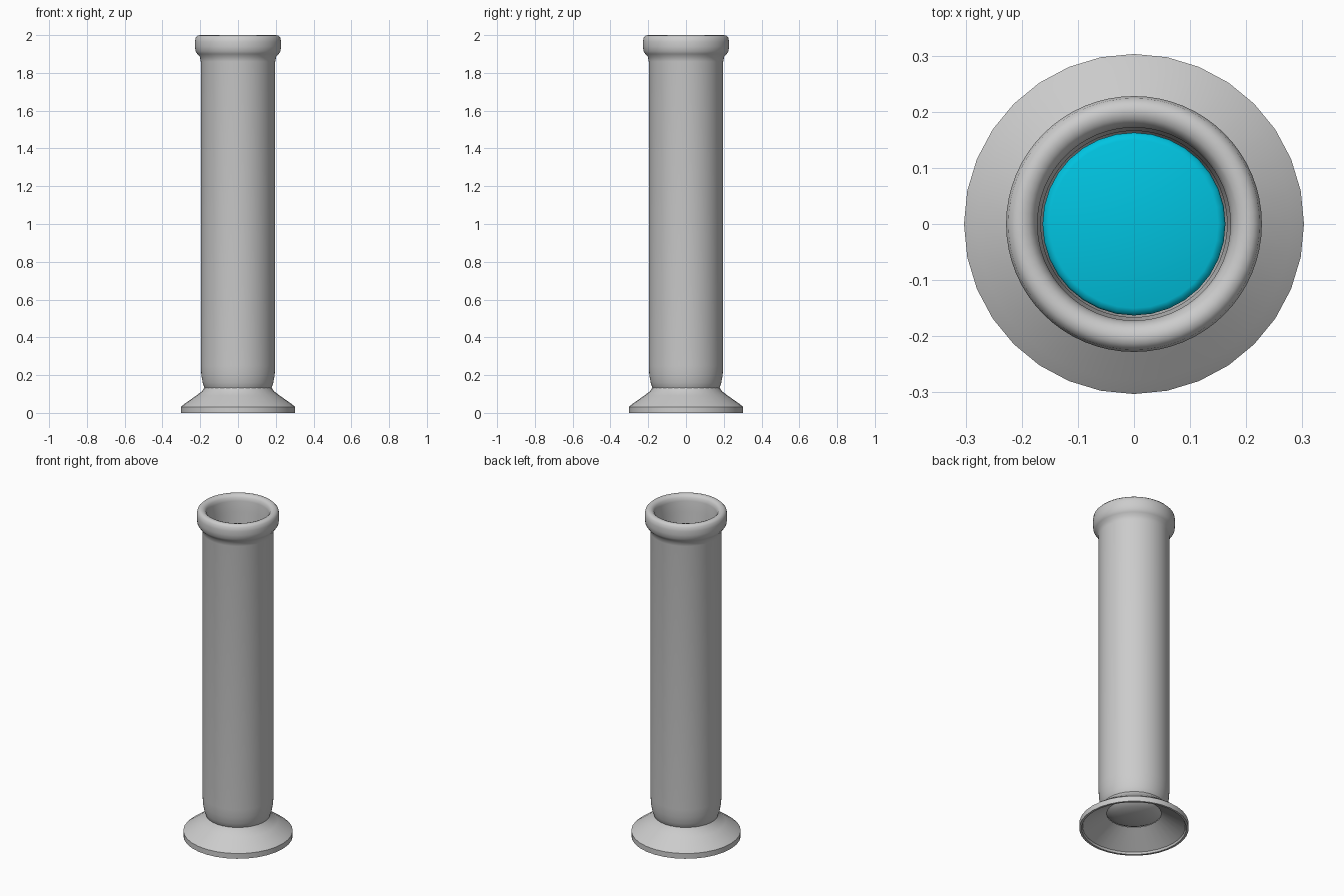
import bpy, bmesh, math

if "Cube" in bpy.data.objects:
    bpy.data.objects.remove(bpy.data.objects["Cube"])


def lathe(name, profile, segments, angle=40):
    """Revolve (radius, height) points around z; zero radius makes a pole."""
    bm = bmesh.new()
    rings = []
    for r, z in profile:
        if r == 0:
            rings.append([bm.verts.new((0, 0, z))] * segments)
        else:
            rings.append([bm.verts.new((r * math.cos(2 * math.pi * i / segments),
                                        r * math.sin(2 * math.pi * i / segments), z))
                          for i in range(segments)])
    for a, b in zip(rings, rings[1:]):
        for i in range(segments):
            j = (i + 1) % segments
            bm.faces.new(list(dict.fromkeys((a[i], a[j], b[j], b[i]))))
    bmesh.ops.recalc_face_normals(bm, faces=bm.faces)
    mesh = bpy.data.meshes.new(name)
    bm.to_mesh(mesh)
    bm.free()
    ob = bpy.data.objects.new(name, mesh)
    bpy.context.collection.objects.link(ob)
    bpy.context.view_layer.objects.active = ob
    ob.select_set(True)
    bpy.ops.object.shade_smooth_by_angle(angle=math.radians(angle))
    ob.select_set(False)
    return ob


# Glass tube: domed bottom, straight wall, rolled lip, inner wall
lathe("tube", [
    (0, 0.06), (0.06, 0.064), (0.11, 0.075), (0.15, 0.095), (0.177, 0.13),
    (0.187, 0.16), (0.194, 0.20), (0.197, 0.25), (0.197, 1.86),
    (0.202, 1.885), (0.215, 1.90), (0.225, 1.915), (0.228, 1.94),
    (0.228, 1.965), (0.224, 1.987), (0.213, 1.998), (0.200, 2.0),
    (0.187, 1.996), (0.177, 1.985), (0.172, 1.965), (0.172, 1.90),
    (0.166, 1.85), (0.166, 0.25), (0.16, 0.19), (0.14, 0.14),
    (0.10, 0.11), (0.05, 0.10), (0, 0.098)], 64)

# Flared hollow foot
lathe("foot", [
    (0.152, 0.095), (0.285, 0.012), (0.29, 0.0), (0.303, 0.0), (0.303, 0.032),
    (0.28, 0.05), (0.22, 0.092), (0.19, 0.115), (0.177, 0.135)], 32, 35)

# Liquid inside the tube
liquid = lathe("liquid", [
    (0, 0.105), (0.05, 0.107), (0.10, 0.117), (0.138, 0.147), (0.157, 0.195),
    (0.163, 0.25), (0.163, 1.19), (0.160, 1.198), (0.150, 1.202), (0, 1.205)], 32, 60)
mat = bpy.data.materials.new("cyan_liquid")
mat.diffuse_color = (0.0, 0.55, 0.75, 1)
mat.use_nodes = True
mat.node_tree.nodes["Principled BSDF"].inputs["Base Color"].default_value = mat.diffuse_color
liquid.data.materials.append(mat)
